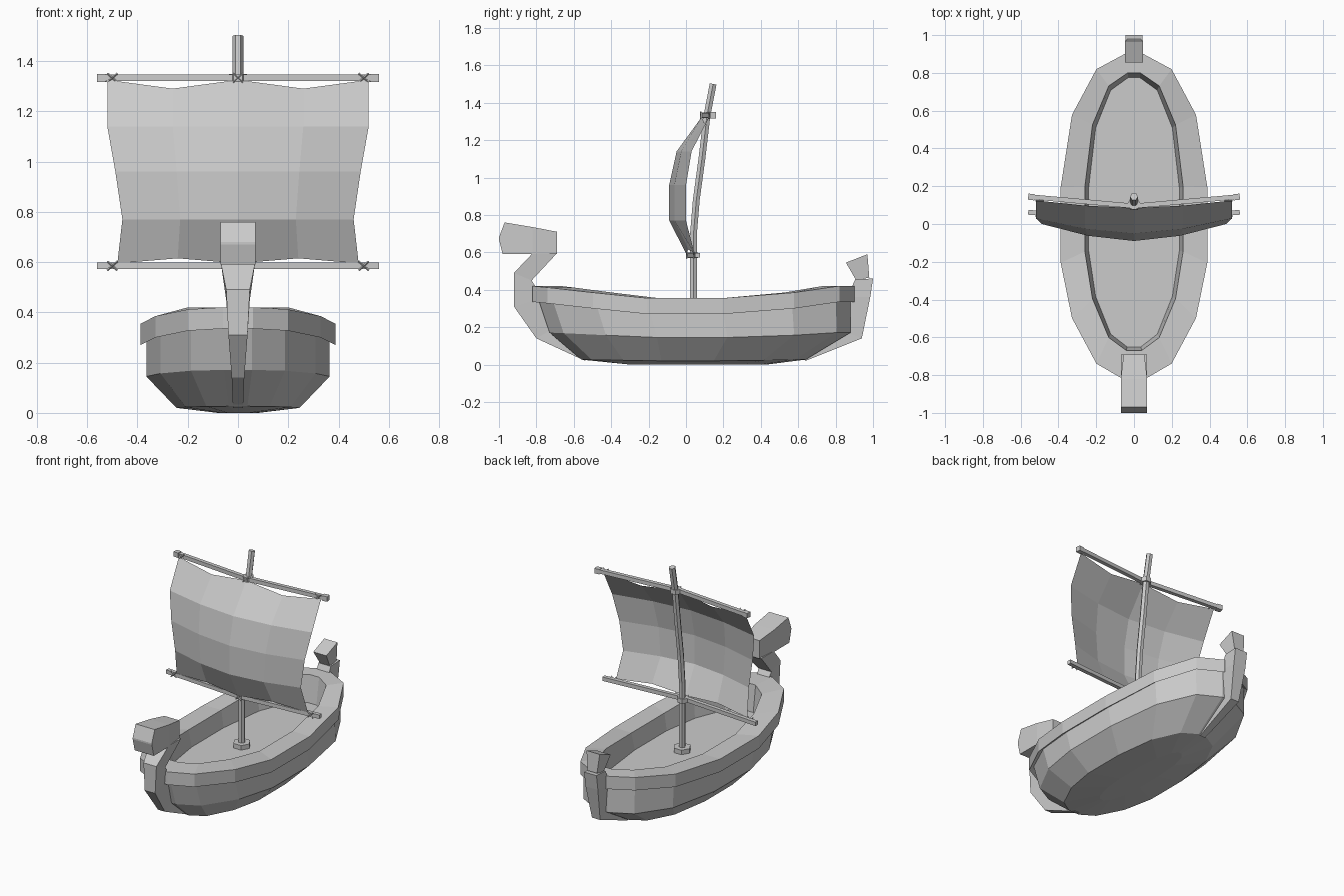
import bpy, bmesh, math
from mathutils import Vector

if "Cube" in bpy.data.objects:
    bpy.data.objects.remove(bpy.data.objects["Cube"])


def make(name, verts, faces):
    me = bpy.data.meshes.new(name)
    me.from_pydata([tuple(v) for v in verts], [], faces)
    bm = bmesh.new()
    bm.from_mesh(me)
    bmesh.ops.recalc_face_normals(bm, faces=bm.faces)
    bm.to_mesh(me)
    bm.free()
    ob = bpy.data.objects.new(name, me)
    bpy.context.collection.objects.link(ob)
    return ob


def loft(name, rings):
    """Skin a stack of equal closed rings and cap both ends."""
    n, m = len(rings[0]), len(rings)
    verts = [v for r in rings for v in r]
    faces = [(i * n + j, i * n + (j + 1) % n, (i + 1) * n + (j + 1) % n, (i + 1) * n + j)
             for i in range(m - 1) for j in range(n)]
    faces += [tuple(range(n)), tuple(range((m - 1) * n, m * n))]
    return make(name, verts, faces)


def tube(name, pts, r, n, up=(0, 0, 1), spin=0.0):
    pts = [Vector(p) for p in pts]
    rings = []
    for i, p in enumerate(pts):
        d = (pts[min(i + 1, len(pts) - 1)] - pts[max(i - 1, 0)]).normalized()
        a = d.cross(Vector(up)).normalized()
        b = d.cross(a)
        angs = [spin + math.tau * k / n for k in range(n)]
        rings.append([p + r * (math.cos(t) * a + math.sin(t) * b) for t in angs])
    return loft(name, rings)


# Hull: one half outline with sheer, mirrored and scaled into rings
OUT = [(.06, -.81, .42), (.20, -.73, .412), (.33, -.49, .385), (.39, -.20, .355),
       (.39, .20, .355), (.33, .58, .385), (.20, .82, .42), (.05, .90, .42)]


def ring(w, y0, y1, base, sheer):
    half = [(x * w / .39, y0 + (y + .81) / 1.71 * (y1 - y0), base + sheer * (z - .355))
            for x, y, z in OUT]
    return half + [(-x, y, z) for x, y, z in reversed(half)]


loft("hull", [
    ring(.08, -.30, .43, .0, 0),
    ring(.245, -.56, .64, .02, .1),
    ring(.365, -.73, .88, .145, .4),
    ring(.365, -.79, .88, .285, 1),
    ring(.388, -.82, .90, .27, 1),
    ring(.388, -.82, .90, .355, 1),
    ring(.26, -.67, .80, .355, 1),
    ring(.24, -.65, .775, .245, 0),
])


# Stem and stern posts: (outer y, z, inner y, z, half width) sections
def post(name, sections):
    loft(name, [[(-w, y0, z0), (w, y0, z0), (w, y1, z1), (-w, y1, z1)]
                for y0, z0, y1, z1, w in sections])


post("stem_post", [(-.54, .02, -.48, .08, .02), (-.80, .14, -.66, .22, .025),
                   (-.92, .31, -.77, .36, .038), (-.92, .49, -.825, .45, .047),
                   (-.82, .595, -.69, .595, .068)])
post("stem_head", [(-.69, .71, -.69, .59, .055), (-.82, .735, -.82, .59, .07),
                   (-.97, .76, -.98, .59, .07)])
post("stem_head_nose", [(-.97, .76, -.98, .59, .07), (-1.0, .68, -1.0, .67, .07)])
post("stern_post", [(.64, .02, .58, .08, .02), (.94, .14, .80, .20, .03),
                    (.985, .36, .86, .36, .045), (1.0, .46, .905, .455, .045)])
post("stern_ornament", [(.98, .465, .91, .45, .035), (.97, .59, .855, .545, .048)])

# Mast and foot
tube("mast", [(0, .04, .24), (0, .04, .70), (0, .055, .88), (0, .085, 1.10),
              (0, .112, 1.33), (0, .145, 1.50)], .021, 6, up=(0, 1, 0))
tube("mast_foot", [(0, .04, .24), (0, .04, .275)], .055, 6, up=(0, 1, 0))

# Yards, bowed back toward their tips
for name, z, yc, ye in (("upper_yard", 1.333, .095, .145), ("lower_yard", .585, .02, .062)):
    tube(name, [(-.56, ye, z), (-.28, (yc + ye) / 2, z), (0, yc, z),
                (.28, (yc + ye) / 2, z), (.56, ye, z)], .018, 4, spin=math.pi / 4)
    # Rope wraps and crossed lashings
    ym = .112 if z > 1 else .04
    tube(name + "_mast_lashing", [(0, ym - .005, z - .015), (0, ym - .005, z + .015)],
         .035, 6, up=(0, 1, 0))
    for i, x in enumerate((-.50, 0, .50)):
        y = yc + (ye - yc) * abs(x) / .56 - .016
        for s in (-1, 1):
            tube(f"{name}_rope_{i}_{s}", [(x - .02, y, z - s * .018), (x + .02, y, z + s * .018)],
                 .004, 4, up=(0, 1, 0))
for s in (-1, 1):
    tube("yard_tip_band", [(s * .525, .141, 1.333), (s * .56, .145, 1.333)], .023, 4,
         spin=math.pi / 4)

# Sail: rows of (z, half width, centre y, edge y)
ROWS = [(1.325, .52, .085, .125), (1.14, .52, -.05, .03), (.96, .488, -.09, 0),
        (.77, .46, -.09, 0), (.595, .48, .0, .045)]
verts = []
for i, (z, w, yc, ye) in enumerate(ROWS):
    for u in (-1, -.5, 0, .5, 1):
        dip = {0: -.035, 4: .02}.get(i, 0) if abs(u) == .5 else 0
        verts.append((u * w, yc + (ye - yc) * abs(u) ** 1.7, z + dip))
make("sail", verts, [(i * 5 + j, i * 5 + j + 1, i * 5 + j + 6, i * 5 + j + 5)
                     for i in range(4) for j in range(4)])
